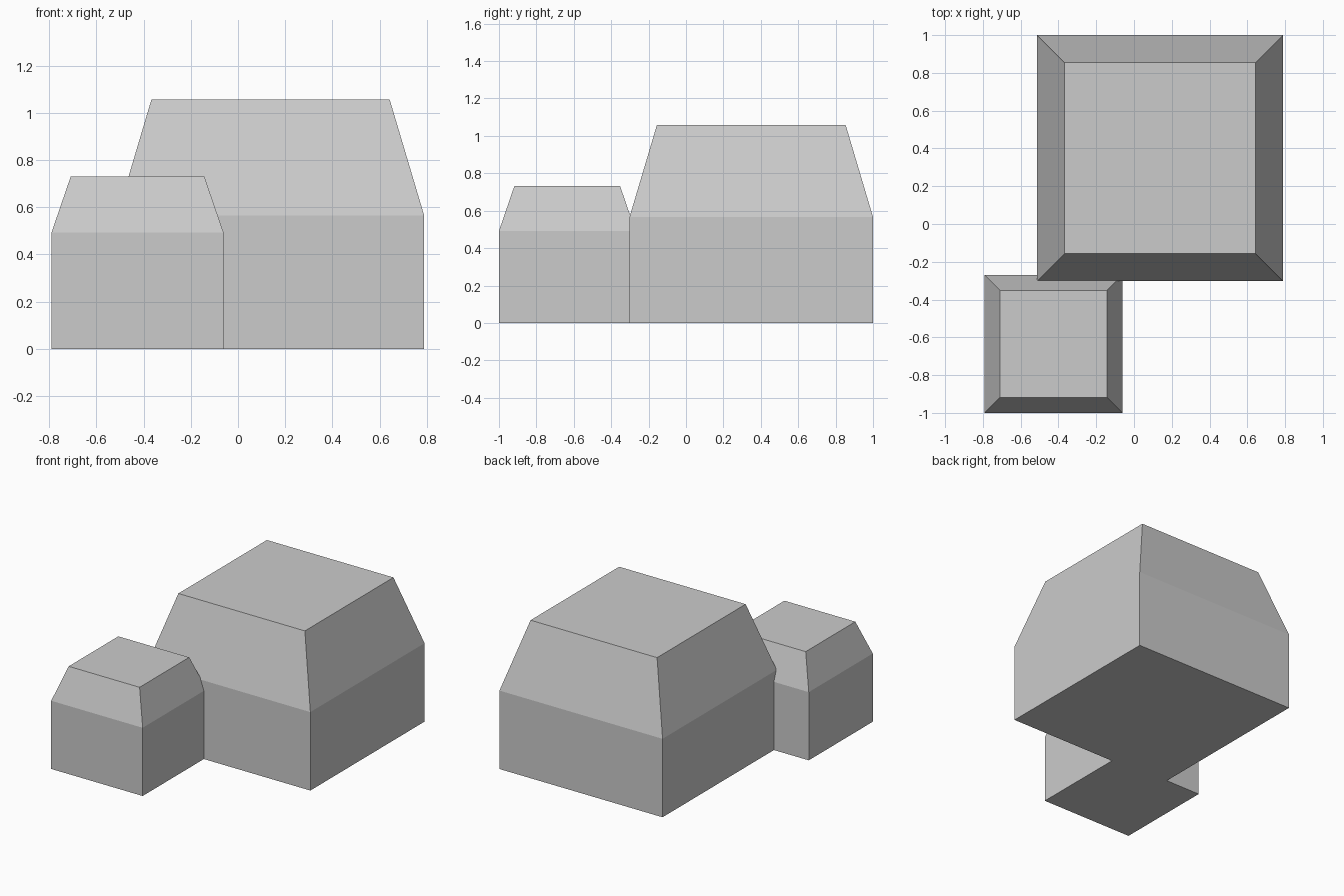
import bpy
import bmesh

if "Cube" in bpy.data.objects:
    bpy.data.objects.remove(bpy.data.objects["Cube"])


def tapered_block(name, center, width, top_width, shoulder, height):
    """Square block with straight walls up to the shoulder and a tapered cap."""
    bm = bmesh.new()
    # straight lower walls
    bmesh.ops.create_cube(bm, size=1)
    for v in bm.verts:
        v.co.x *= width
        v.co.y *= width
        v.co.z = shoulder if v.co.z > 0 else 0
    # tapered cap extruded from the top face
    bm.normal_update()
    top = max(bm.faces, key=lambda f: f.normal.z)
    cap = bmesh.ops.extrude_discrete_faces(bm, faces=[top])["faces"][0]
    for v in cap.verts:
        v.co.x *= top_width / width
        v.co.y *= top_width / width
        v.co.z = height
    bmesh.ops.recalc_face_normals(bm, faces=bm.faces[:])
    mesh = bpy.data.meshes.new(name)
    bm.to_mesh(mesh)
    bm.free()
    obj = bpy.data.objects.new(name, mesh)
    obj.location = (*center, 0)
    bpy.context.collection.objects.link(obj)
    return obj


# Large block at the back right, small block overlapping its front left corner
tapered_block("large_block", (0.138, 0.349), 1.302, 1.01, 0.566, 1.057)
tapered_block("small_block", (-0.426, -0.635), 0.73, 0.566, 0.492, 0.731)
